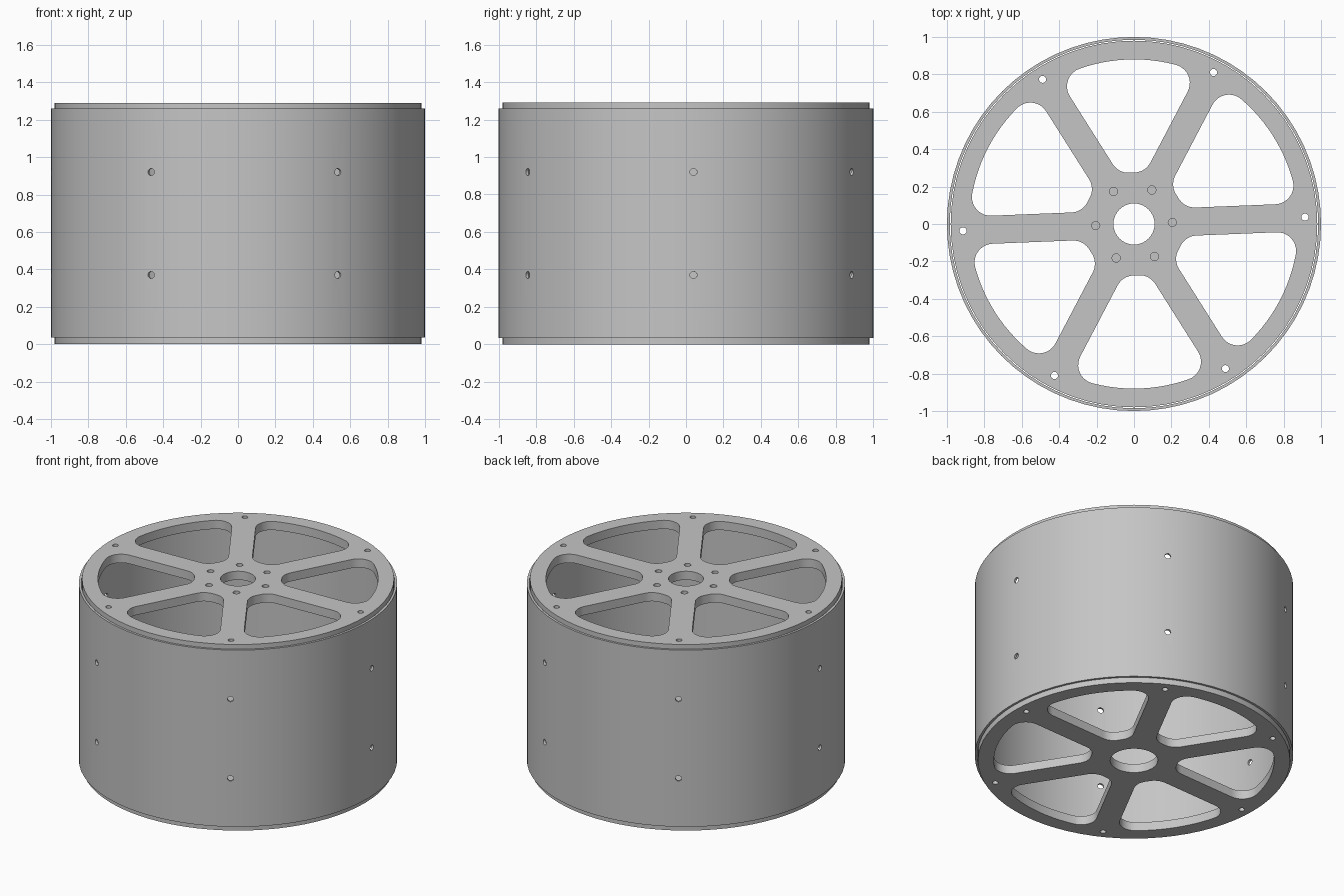
import bpy
import bmesh
from math import asin, cos, sin, pi, radians, degrees
from mathutils import Matrix, Vector

if "Cube" in bpy.data.objects:
    bpy.data.objects.remove(bpy.data.objects["Cube"], do_unlink=True)

TURN = 2.3            # rotation of the whole bolt pattern, degrees
SPOKES = [TURN + 60 * k for k in range(6)]
HEIGHT = 1.29
THICK = 0.06

grey = bpy.data.materials.new("aluminium grey")
grey.use_nodes = True
color = (0.56, 0.56, 0.56, 1)
grey.diffuse_color = color
grey.node_tree.nodes["Principled BSDF"].inputs["Base Color"].default_value = color


def polar(r, deg):
    return Vector((r * cos(radians(deg)), r * sin(radians(deg))))


def arc(center, r, start, end, steps):
    return [center + polar(r, start + (end - start) * i / steps) for i in range(steps + 1)]


def circle(center, r, steps):
    return arc(center, r, 0, 360, steps)[:-1]


def window(axis, inner=0.275, outer=0.88, half_spoke=0.075, fillet=0.1):
    """Rounded sector between two parallel-sided spokes."""
    d = half_spoke + fillet
    a_in = degrees(asin(d / (inner + fillet))) - 30
    a_out = degrees(asin(d / (outer - fillet))) - 30
    low = arc(polar(inner + fillet, a_in), fillet, 180 + a_in, 240, 8)
    low += arc(polar(outer - fillet, a_out), fillet, -120, a_out, 10)
    rim = arc(Vector((0, 0)), outer, a_out, -a_out, 12)[1:-1]
    high = [Vector((p.x, -p.y)) for p in reversed(low)]
    spin = Matrix.Rotation(radians(axis), 2)
    return [spin @ p for p in low + rim + high]


def finish(obj):
    obj.data.materials.clear()
    obj.data.materials.append(grey)
    bpy.ops.object.select_all(action="DESELECT")
    obj.select_set(True)
    bpy.context.view_layer.objects.active = obj
    bpy.ops.object.shade_smooth_by_angle(angle=radians(30))


def add_mesh(name, bm):
    mesh = bpy.data.meshes.new(name)
    bm.to_mesh(mesh)
    bm.free()
    obj = bpy.data.objects.new(name, mesh)
    bpy.context.collection.objects.link(obj)
    return obj


def plate(name, z, outlines):
    """Flat plate: filled outlines, extruded to the plate thickness."""
    curve = bpy.data.curves.new(name + "_outline", "CURVE")
    curve.dimensions = "2D"
    curve.fill_mode = "BOTH"
    curve.extrude = THICK / 2
    for points in outlines:
        spline = curve.splines.new("POLY")
        spline.points.add(len(points) - 1)
        for target, p in zip(spline.points, points):
            target.co = (p.x, p.y, 0, 1)
        spline.use_cyclic_u = True
    helper = bpy.data.objects.new(name + "_outline", curve)
    bpy.context.collection.objects.link(helper)
    bpy.context.view_layer.update()
    mesh = bpy.data.meshes.new_from_object(
        helper.evaluated_get(bpy.context.evaluated_depsgraph_get()))
    bm = bmesh.new()
    bm.from_mesh(mesh)
    bpy.data.objects.remove(helper, do_unlink=True)
    bmesh.ops.remove_doubles(bm, verts=bm.verts, dist=0.0001)
    bmesh.ops.recalc_face_normals(bm, faces=bm.faces)
    bmesh.ops.translate(bm, verts=bm.verts, vec=(0, 0, z + THICK / 2))
    finish(add_mesh(name, bm))


# End plates: six windows, rim bolt holes and a hub bore
origin = Vector((0, 0))
shared = [circle(origin, 0.98, 72)]
shared += [window(a + 30) for a in SPOKES]
shared += [circle(polar(0.915, a), 0.019, 16) for a in SPOKES]
hub_bolts = [circle(polar(0.205, a), 0.022, 16) for a in SPOKES]
plate("top_plate", HEIGHT - THICK, shared + [circle(origin, 0.11, 32)] + hub_bolts)
plate("bottom_plate", 0, shared + [circle(origin, 0.15, 32)])

# Drum shell: thin tube, with a facet centred on each screw hole
SIDES = 72
bm = bmesh.new()
rings = []
for r, z in ((1, 0.035), (1, 1.26), (0.985, 1.26), (0.985, 0.035)):
    points = [polar(r, TURN + (i + 0.5) * 360 / SIDES) for i in range(SIDES)]
    rings.append([bm.verts.new((p.x, p.y, z)) for p in points])
for k in range(4):
    a, b = rings[k], rings[(k + 1) % 4]
    for i in range(SIDES):
        j = (i + 1) % SIDES
        bm.faces.new((a[i], a[j], b[j], b[i]))
bmesh.ops.recalc_face_normals(bm, faces=bm.faces)
shell = add_mesh("drum_shell", bm)

# Screw holes through the shell, two rows
bm = bmesh.new()
for a in SPOKES:
    for z in (0.37, 0.92):
        place = (Matrix.Translation((*polar(1, a), z))
                 @ Matrix.Rotation(radians(a), 4, "Z") @ Matrix.Rotation(pi / 2, 4, "Y"))
        bmesh.ops.create_cone(bm, cap_ends=True, segments=16, radius1=0.019,
                              radius2=0.019, depth=0.1, matrix=place)
cutter = add_mesh("screw_hole_cutter", bm)
cutter.hide_render = True
cut = shell.modifiers.new("screw_holes", "BOOLEAN")
cut.operation = "DIFFERENCE"
cut.solver = "EXACT"
cut.object = cutter
bpy.context.view_layer.objects.active = shell
bpy.ops.object.modifier_apply(modifier=cut.name)
bpy.data.objects.remove(cutter, do_unlink=True)
finish(shell)
